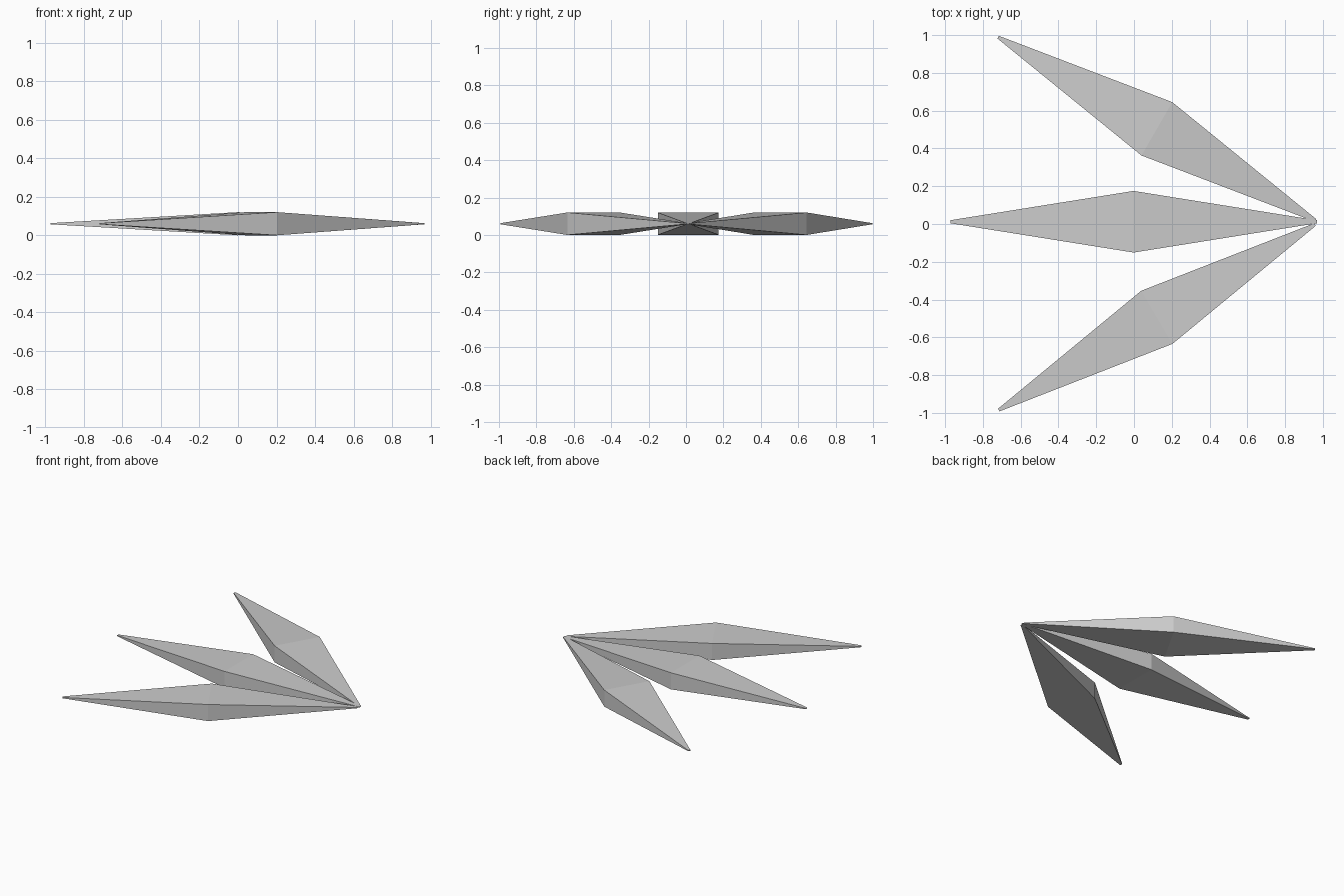
import bpy, bmesh
from math import radians

if "Cube" in bpy.data.objects:
    bpy.data.objects.remove(bpy.data.objects["Cube"])

HALF_LEN, HALF_WID, HALF_HGT = 0.97, 0.163, 0.06
TIP_WID, TIP_HGT = 0.008, 0.003


def blade(name, x, y, angle):
    """Four-sided spindle: thick rectangular middle tapering to two tiny ends."""
    bm = bmesh.new()
    rings = []
    for px, w, h in ((-HALF_LEN, TIP_WID, TIP_HGT),
                     (0, HALF_WID, HALF_HGT),
                     (HALF_LEN, TIP_WID, TIP_HGT)):
        rings.append([bm.verts.new((px, sy * w, sz * h))
                      for sy, sz in ((-1, -1), (1, -1), (1, 1), (-1, 1))])
    for a, b in zip(rings, rings[1:]):
        for i in range(4):
            j = (i + 1) % 4
            bm.faces.new((a[i], a[j], b[j], b[i]))
    bm.faces.new(rings[0])
    bm.faces.new(rings[-1])
    bmesh.ops.recalc_face_normals(bm, faces=bm.faces)
    mesh = bpy.data.meshes.new(name)
    bm.to_mesh(mesh)
    bm.free()
    ob = bpy.data.objects.new(name, mesh)
    ob.location = (x, y, HALF_HGT)
    ob.rotation_euler.z = radians(angle)
    bpy.context.collection.objects.link(ob)


# Three blades fanning out from a shared point at +x
blade("middle_blade", -0.002, 0.012, 0)
blade("back_blade", 0.121, 0.504, -30)
blade("front_blade", 0.121, -0.494, 30.4)
